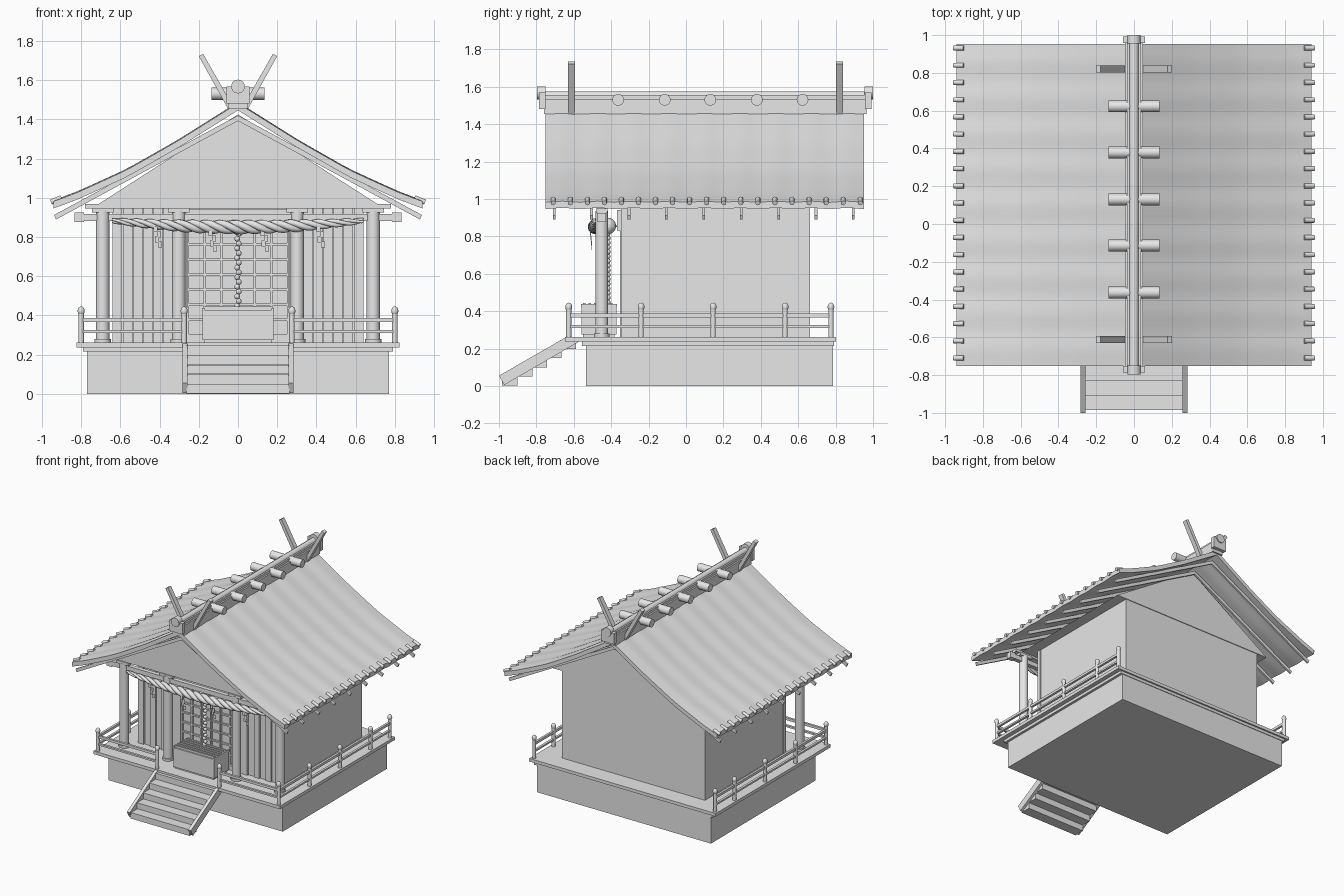
import bpy, bmesh, math
from mathutils import Vector, Matrix

if "Cube" in bpy.data.objects:
    bpy.data.objects.remove(bpy.data.objects["Cube"])

mat = bpy.data.materials.new("plain grey")
mat.diffuse_color = (0.8, 0.8, 0.8, 1)
mat.use_nodes = True
mat.node_tree.nodes["Principled BSDF"].inputs["Base Color"].default_value = mat.diffuse_color


def finish(name, bm, smooth=False):
    bmesh.ops.recalc_face_normals(bm, faces=bm.faces)
    me = bpy.data.meshes.new(name)
    bm.to_mesh(me)
    bm.free()
    me.materials.append(mat)
    ob = bpy.data.objects.new(name, me)
    bpy.context.collection.objects.link(ob)
    if smooth:
        bpy.context.view_layer.objects.active = ob
        ob.select_set(True)
        bpy.ops.object.shade_smooth_by_angle(angle=math.radians(35))
        ob.select_set(False)
    return ob


def add_box(bm, x0, x1, y0, y1, z0, z1):
    m = Matrix.Translation(((x0 + x1) / 2, (y0 + y1) / 2, (z0 + z1) / 2))
    bmesh.ops.create_cube(bm, size=1, matrix=m @ Matrix.Diagonal((x1 - x0, y1 - y0, z1 - z0, 1)))


def boxes(name, items):
    bm = bmesh.new()
    for b in items:
        add_box(bm, *b)
    return finish(name, bm)


def add_rod(bm, a, b, r, n=16, r2=None):
    a, b = Vector(a), Vector(b)
    d = b - a
    m = Matrix.Translation((a + b) / 2) @ d.to_track_quat('Z', 'Y').to_matrix().to_4x4()
    bmesh.ops.create_cone(bm, cap_ends=True, segments=n, radius1=r, radius2=r if r2 is None else r2,
                          depth=d.length, matrix=m)


def rods(name, items, r, n=16):
    bm = bmesh.new()
    for a, b in items:
        add_rod(bm, a, b, r, n)
    return finish(name, bm, True)


def extrude_profile(bm, pts, axis, lo, hi):
    # flat polygon swept along x (pts are y,z) or y (pts are x,z)
    def at(p, t):
        return (t, p[0], p[1]) if axis == 'x' else (p[0], t, p[1])
    a = [bm.verts.new(at(p, lo)) for p in pts]
    b = [bm.verts.new(at(p, hi)) for p in pts]
    bm.faces.new(a)
    bm.faces.new(b[::-1])
    for i in range(len(pts)):
        j = (i + 1) % len(pts)
        bm.faces.new((a[i], a[j], b[j], b[i]))


# base, lip, deck and main room
boxes("foundation", [(-.77, .77, -.535, .785, 0, .22)])
boxes("deck_lip", [(-.79, .79, -.557, .79, .215, .237)])
boxes("deck", [(-.825, .825, -.648, .803, .237, .262)])
boxes("shrine_room", [(-.632, .632, -.33, .662, .26, .97)])

# attic with gable ends
bm = bmesh.new()
extrude_profile(bm, [(-.72, .962), (.72, .962), (0, 1.425)], 'y', -.475, .668)
finish("attic_gable", bm)

# curved roof, slightly wavy along its length
curve = [(0, 1.485), (.316, 1.287), (.57, 1.143), (.827, 1.026), (.94, .985)]


def roof_z(x):
    x = abs(x)
    for (xa, za), (xb, zb) in zip(curve, curve[1:]):
        if x <= xb:
            return za + (zb - za) * (x - xa) / (xb - xa)
    return curve[-1][1]


Y0, Y1 = -.752, .953
bm = bmesh.new()
NX, NY = 32, 56
top, low = [], []
for j in range(NY + 1):
    y = Y0 + (Y1 - Y0) * j / NY
    w = .003 * math.cos((y - .1) * math.tau / .19)
    rt, rl = [], []
    for i in range(NX + 1):
        x = -.94 + 1.88 * i / NX
        z = (roof_z(x - .03) + roof_z(x) + roof_z(x + .03)) / 3 if .04 < abs(x) < .9 else roof_z(x)
        rt.append(bm.verts.new((x, y, z + w)))
        rl.append(bm.verts.new((x, y, z - .036 + w)))
    top.append(rt)
    low.append(rl)
for j in range(NY):
    for i in range(NX):
        bm.faces.new((top[j][i], top[j][i + 1], top[j + 1][i + 1], top[j + 1][i]))
        bm.faces.new((low[j][i], low[j + 1][i], low[j + 1][i + 1], low[j][i + 1]))
    for i in (0, NX):
        bm.faces.new((top[j][i], top[j + 1][i], low[j + 1][i], low[j][i]))
for j in (0, NY):
    for i in range(NX):
        bm.faces.new((top[j][i], top[j][i + 1], low[j][i + 1], low[j][i]))
finish("roof", bm, True)

# rafters and round eave ends
bm = bmesh.new()
for k in range(9):
    y = -.705 + .2 * k
    for s in (-1, 1):
        extrude_profile(bm, [(0, 1.42), (s * .938, .912), (s * .928, .889), (0, 1.392)], 'y', y - .007, y + .007)
finish("rafters", bm)
rods("eave_tile_ends", [((s * .90, -.71 + .0912 * k, 1.0), (s * .954, -.71 + .0912 * k, .978))
                        for k in range(19) for s in (-1, 1)], .013, 12)

# ridge beam, end caps, cross logs and crossed finials
boxes("ridge_beam", [(-.048, .048, -.76, .965, 1.455, 1.535), (-.036, .036, -.76, .965, 1.53, 1.555)])
rods("ridge_roll", [((0, -.765, 1.55), (0, .97, 1.55))], .025)
boxes("ridge_end_caps", [(-.058, .058, y, y + .034, 1.48, 1.568) for y in (-.785, .958)])
rods("ridge_end_discs", [((0, -.797, 1.567), (0, -.75, 1.567)), ((0, .955, 1.567), (0, 1.0, 1.567))], .035, 20)
rods("ridge_logs", [((-.136, y, 1.53), (.136, y, 1.53)) for y in (-.363, -.114, .13, .379, .623)], .031, 24)
bm = bmesh.new()
for y in (-.612, .82):
    for s in (-1, 1):
        extrude_profile(bm, [(s * .025, 1.465), (s * .05, 1.452), (s * .2, 1.722), (s * .178, 1.734)],
                        'y', y - .019, y + .019)
finish("ridge_finials", bm)

# porch pillars with feet, brackets and beams
P = [s * x for x in (.69, .302) for s in (-1, 1)]
PY = -.45
rods("pillars", [((x, PY, .26), (x, PY, .935)) for x in P], .034, 24)
rods("pillar_feet", [((x, PY, .26), (x, PY, .28)) for x in P], .042, 24)
boxes("pillar_brackets", [(x - .055, x + .055, PY - .03, PY + .03, .925, .948) for x in P])
boxes("porch_head_beam", [(-.78, .78, PY - .022, PY + .022, .946, .968)])
boxes("porch_tie_beam", [(-.8, .8, PY - .017, PY + .017, .882, .918)] +
      [(s * .81 - .024, s * .81 + .024, PY - .022, PY + .022, .876, .924) for s in (-1, 1)])

# front wall boards, door frame and lattice
boards = []
for s in (-1, 1):
    for k in range(6):
        x = s * (.355 + .052 * k)
        boards.append((x - .024, x + .024, -.338 - .01 * (k % 2), -.32, .262, .96))
boxes("wall_boards", boards)
boxes("door_frame", [(-.33, .33, -.368, -.32, .83, .94), (-.33, .33, -.35, -.32, .262, .295)] +
      [(s * .295 - .033, s * .295 + .033, -.352, -.32, .262, .85) for s in (-1, 1)])
boxes("door_lattice", [(-.255 + .085 * k - .006, -.255 + .085 * k + .006, -.348, -.325, .29, .835) for k in range(7)] +
      [(-.26, .26, -.344, -.325, .30 + .077 * k - .006, .30 + .077 * k + .006) for k in range(8)])

# offering box with slatted top
boxes("offering_box", [(-.18, .18, -.56, -.372, .275, .428), (-.17, .17, -.55, -.382, .262, .28)])
boxes("offering_box_slats", [(-.175, .175, -.55 + .029 * k, -.538 + .029 * k, .42, .444) for k in range(6)] +
      [(s * .178 - .006, s * .178 + .006, -.562, -.37, .42, .438) for s in (-1, 1)])

# twisted straw rope: three strands, thick in the middle
cu = bpy.data.curves.new("straw_rope", 'CURVE')
cu.dimensions = '3D'
cu.bevel_depth = .019
cu.bevel_resolution = 2
cu.use_fill_caps = True
for k in range(3):
    sp = cu.splines.new('POLY')
    sp.points.add(120)
    for i, p in enumerate(sp.points):
        t = i / 60 - 1
        r = 1 - .62 * t * t
        a = math.tau * (k / 3 + 3 * t)
        p.co = (.64 * t, -.488 + .018 * r * math.cos(a), .85 + .033 * t * t + .018 * r * math.sin(a), 1)
        p.radius = r
    sp.use_smooth = True
cu.materials.append(mat)
bpy.context.collection.objects.link(bpy.data.objects.new("straw_rope", cu))

# folded paper streamers
bm = bmesh.new()
for x, z in ((-.42, .85), (-.14, .83), (.125, .83), (.41, .85)):
    for k in range(4):
        xx = x + (.014 if k % 2 else 0) + .003 * k
        add_box(bm, xx - .010, xx + .010, -.514 + .003 * k, -.511 + .003 * k, z - .026 * (k + 1), z - .026 * k + .004)
finish("paper_streamers", bm)

# bell and beaded pull cord
bm = bmesh.new()
bmesh.ops.create_uvsphere(bm, u_segments=24, v_segments=14, radius=.044, matrix=Matrix.Translation((0, -.418, .855)))
add_rod(bm, (0, -.418, .85), (0, -.418, .858), .048, 24)
finish("bell", bm, True)
bm = bmesh.new()
for k in range(16):
    bmesh.ops.create_uvsphere(bm, u_segments=12, v_segments=8, radius=.0145,
                              matrix=Matrix.Translation((.004 * (-1) ** k, -.418, .815 - .0245 * k)))
finish("pull_cord", bm, True)

# railing on front and sides
posts = [(s * .80, y) for s in (-1, 1) for y in (-.627, -.24, .145, .53, .775)] + [(s * .275, -.627) for s in (-1, 1)]
bm = bmesh.new()
for x, y in posts:
    add_rod(bm, (x, y, .26), (x, y, .415), .014, 12)
    bmesh.ops.create_uvsphere(bm, u_segments=12, v_segments=8, radius=.018,
                              matrix=Matrix.Translation((x, y, .422)) @ Matrix.Diagonal((1, 1, 1.3, 1)))
finish("railing_posts", bm, True)
rails = []
for s in (-1, 1):
    for z, h in ((.377, .010), (.318, .007)):
        rails.append((s * .80 - .009, s * .80 + .009, -.627, .775, z - h, z + h))
        a, b = sorted((s * .80, s * .275))
        rails.append((a, b, -.636, -.618, z - h, z + h))
boxes("railing_rails", rails)

# front stairs
boxes("stair_treads", [(-.262, .262, -.985 + .078 * k, -.90 + .078 * k, .049 * k + .002, .049 * k + .05)
                       for k in range(5)])
bm = bmesh.new()
for s in (-1, 1):
    extrude_profile(bm, [(-1.0, .055), (-.972, .005), (-.575, .235), (-.575, .262), (-.64, .262)],
                    'x', s * .27 - .013, s * .27 + .013)
finish("stair_stringers", bm)
